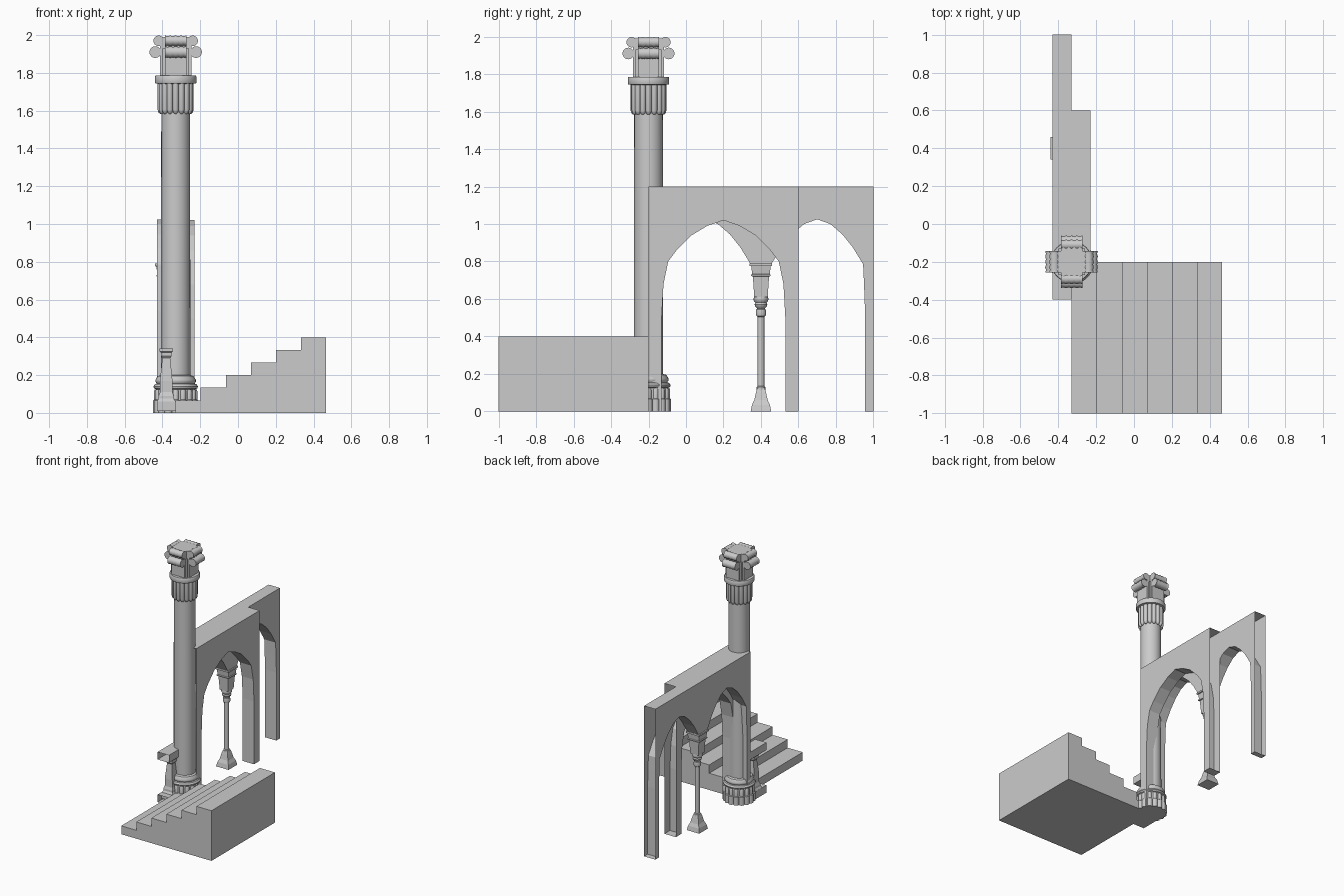
import bpy, bmesh
from math import pi, sin, cos, sqrt, radians

if "Cube" in bpy.data.objects:
    bpy.data.objects.remove(bpy.data.objects["Cube"])

CX, CY = -0.33, -0.2        # big column axis
WX = -0.38                  # centre line of the rear wall


def finish(name, bm, smooth=False):
    mesh = bpy.data.meshes.new(name)
    bm.to_mesh(mesh)
    bm.free()
    ob = bpy.data.objects.new(name, mesh)
    bpy.context.collection.objects.link(ob)
    if smooth:
        mesh.shade_smooth()
        mesh.set_sharp_from_angle(angle=radians(35))
    return ob


def lathe(bm, profile, x, y, n=32):
    """Stack rings of (radius, z); n=4 gives square sections by half width."""
    k, off = (sqrt(2), pi / 4) if n == 4 else (1, 0)
    rings = [[bm.verts.new((x + r * k * cos(off + 2 * pi * i / n),
                            y + r * k * sin(off + 2 * pi * i / n), z))
              for i in range(n)] for r, z in profile]
    bm.faces.new(rings[0][::-1])
    bm.faces.new(rings[-1])
    for a, b in zip(rings, rings[1:]):
        for i in range(n):
            j = (i + 1) % n
            bm.faces.new((a[i], a[j], b[j], b[i]))


def box(bm, x0, x1, y0, y1, z0, z1):
    vs = bmesh.ops.create_cube(bm, size=1)["verts"]
    for v in vs:
        v.co = (x0 if v.co.x < 0 else x1, y0 if v.co.y < 0 else y1,
                z0 if v.co.z < 0 else z1)


def slab(bm, outline, x0, x1, open_y=()):
    """Extrude a (y, z) outline along x, leaving the ends at open_y unfilled."""
    a = [bm.verts.new((x0, y, z)) for y, z in outline]
    b = [bm.verts.new((x1, y, z)) for y, z in outline]
    fs = [bm.faces.new(a[::-1]), bm.faces.new(b)]
    for i, (y, z) in enumerate(outline):
        j = (i + 1) % len(outline)
        if outline[j][0] == y and y in open_y:
            continue
        fs.append(bm.faces.new((a[i], a[j], b[j], b[i])))
    bmesh.ops.recalc_face_normals(bm, faces=fs)


def arch(centre, half):
    """Half arch (offset, z) mirrored about its crown, left to right."""
    return ([(centre - d, z) for d, z in half] +
            [(centre + d, z) for d, z in half[-2::-1]])


# Stairs: six steps rising along x
step = 0.796 / 6
pts = [(-0.33, 0)]
for i in range(6):
    pts += [(-0.33 + i * step, 0.4 * (i + 1) / 6), (-0.33 + (i + 1) * step, 0.4 * (i + 1) / 6)]
pts.append((0.466, 0))
bm = bmesh.new()
rows = [[bm.verts.new((x, y, z)) for x, z in pts] for y in (-1, -0.2)]
bm.faces.new(rows[0])
bm.faces.new(rows[1])
for i in range(len(pts)):
    j = (i + 1) % len(pts)
    bm.faces.new((rows[0][i], rows[0][j], rows[1][j], rows[1][i]))
bmesh.ops.recalc_face_normals(bm, faces=bm.faces)
finish("stairs", bm)

# Front wall with one wide pointed arch
wide = [(0.33, 0), (0.33, 0.5), (0.32, 0.68), (0.295, 0.8), (0.25, 0.86),
        (0.17, 0.94), (0.086, 0.99), (0, 1.02)]
bm = bmesh.new()
slab(bm, [(-0.2, 1.2), (-0.2, 0)] + arch(0.2, wide) + [(0.6, 0), (0.6, 1.2)],
     -0.33, -0.23, (-0.2, 0.6))
finish("front_arch_wall", bm)

# Rear wall with two narrower arches meeting on the slim column
narrow = [(0.255, 0), (0.255, 0.54), (0.25, 0.68), (0.245, 0.785), (0.23, 0.81), (0.19, 0.875),
          (0.134, 0.945), (0.07, 1.0), (0, 1.025)]
left, right = arch(0.1, narrow)[:-3], arch(0.7, narrow)[3:]
bm = bmesh.new()
slab(bm, [(-0.2, 1.2), (-0.2, 0)] + left + right + [(1, 0), (1, 1.2)],
     -0.43, -0.33, (-0.2, 1))
finish("rear_arch_wall", bm)

# Slim column: square base and capital, round shaft
bm = bmesh.new()
lathe(bm, [(0.055, 0), (0.048, 0.035), (0.036, 0.06), (0.027, 0.1), (0.02, 0.125)], WX, 0.4, 4)
lathe(bm, [(0.036, 0.61), (0.043, 0.72), (0.052, 0.722), (0.052, 0.73), (0.047, 0.733),
           (0.052, 0.775), (0.06, 0.777), (0.06, 0.79)], WX, 0.4, 4)
finish("slim_column_blocks", bm)
bm = bmesh.new()
lathe(bm, [(0.024, 0.1), (0.024, 0.13), (0.018, 0.135), (0.018, 0.505), (0.025, 0.51),
           (0.028, 0.525), (0.025, 0.545), (0.02, 0.55), (0.031, 0.56), (0.034, 0.57),
           (0.03, 0.58), (0.038, 0.59), (0.04, 0.6), (0.036, 0.615)], WX, 0.4, 16)
finish("slim_column_shaft", bm, True)

# Short balustrade: open-ended rails and one square baluster
bm = bmesh.new()
for z0, z1 in ((0, 0.06), (0.34, 0.4)):
    slab(bm, [(-0.4, z0), (-0.2, z0), (-0.2, z1), (-0.4, z1)], -0.43, -0.33, (-0.4, -0.2))
finish("balustrade_rails", bm)
bm = bmesh.new()
lathe(bm, [(0.049, 0.01), (0.049, 0.06), (0.04, 0.075), (0.04, 0.09), (0.033, 0.11), (0.033, 0.17),
           (0.021, 0.29), (0.028, 0.3), (0.028, 0.32), (0.035, 0.325), (0.035, 0.34)], WX, -0.3, 4)
finish("baluster", bm)

# Big column: shaft with mouldings
bm = bmesh.new()
lathe(bm, [(0.105, 0), (0.105, 0.125), (0.115, 0.13), (0.118, 0.14), (0.11, 0.152),
           (0.1, 0.155), (0.107, 0.165), (0.107, 0.175), (0.095, 0.195), (0.078, 0.2),
           (0.076, 1.74), (0.108, 1.745), (0.11, 1.75), (0.11, 1.78), (0.107, 1.785)], CX, CY)
finish("big_column_shaft", bm, True)

# Ring of flutes under the capital and around the foot
base, neck = bmesh.new(), bmesh.new()
for i in range(16):
    c, s = cos(2 * pi * i / 16), sin(2 * pi * i / 16)
    lathe(neck, [(0.004, 1.583), (0.012, 1.59), (0.0165, 1.605), (0.0165, 1.745)],
          CX + 0.079 * c, CY + 0.079 * s, 12)
    lathe(base, [(0.021, 0), (0.021, 0.065), (0.016, 0.07), (0.016, 0.115), (0.012, 0.125)],
          CX + 0.099 * c, CY + 0.099 * s, 12)
finish("neck_flutes", neck, True)
finish("foot_flutes", base, True)

# Capital: cross-shaped block
bm = bmesh.new()
for hx, hy in ((0.083, 0.057), (0.057, 0.083)):
    box(bm, CX - hx, CX + hx, CY - hy, CY + hy, 1.785, 1.99)
box(bm, CX - 0.07, CX + 0.07, CY - 0.07, CY + 0.07, 1.785, 1.93)
finish("capital_block", bm)

# Capital: ribbed scrolls on all four sides
for side in range(4):
    bm = bmesh.new()
    for off, z, r in ((0.108, 1.91, 0.031), (0.09, 1.97, 0.028)):
        part = bmesh.new()
        ribs = [(r - (0.004 if i % 2 else 0), -0.057 + 0.114 * i / 8) for i in range(9)]
        lathe(part, ribs, 0, 0, 16)
        for v in part.verts:        # lay the spool along y, then turn to its side
            x, y = v.co.x + off, v.co.z
            a = side * pi / 2
            v.co = (CX + x * cos(a) - y * sin(a), CY + x * sin(a) + y * cos(a), z - v.co.y)
        bmesh.ops.recalc_face_normals(part, faces=part.faces)
        tmp = bpy.data.meshes.new("tmp")
        part.to_mesh(tmp)
        part.free()
        bm.from_mesh(tmp)
        bpy.data.meshes.remove(tmp)
    finish(f"capital_scroll_{side + 1}", bm, True)
